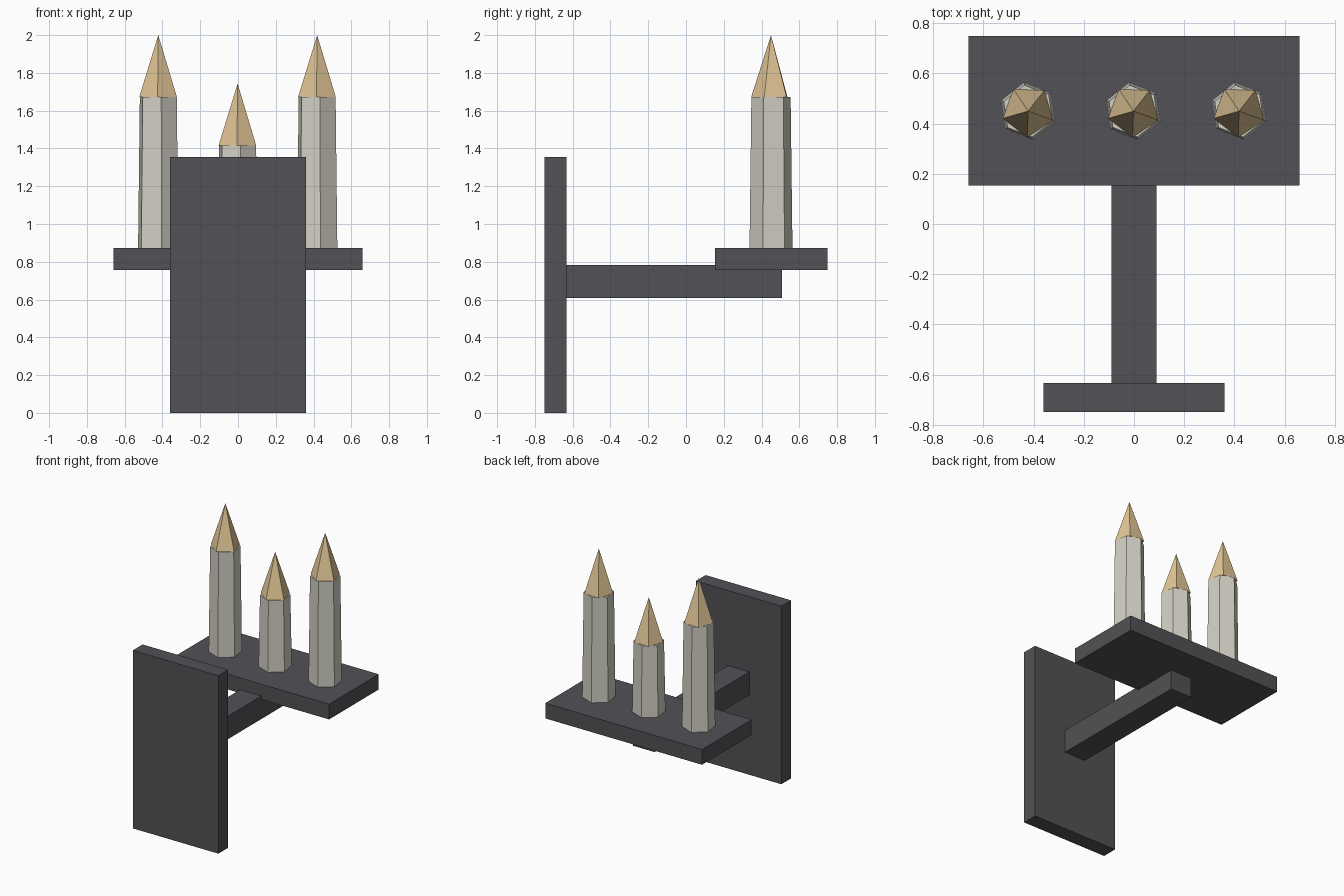
import bpy
import math

if "Cube" in bpy.data.objects:
    bpy.data.objects.remove(bpy.data.objects["Cube"])


def material(name, color):
    m = bpy.data.materials.new(name)
    m.diffuse_color = (*color, 1.0)
    m.use_nodes = True
    m.node_tree.nodes["Principled BSDF"].inputs["Base Color"].default_value = m.diffuse_color
    return m


IRON = material("dark_iron", (0.085, 0.083, 0.092))
WAX = material("wax", (0.65, 0.63, 0.55))
FLAME = material("flame", (0.75, 0.56, 0.30))


def box(name, lo, hi, mat):
    bpy.ops.mesh.primitive_cube_add(size=1, location=[(a + b) / 2 for a, b in zip(lo, hi)])
    ob = bpy.context.object
    ob.name = name
    ob.scale = [b - a for a, b in zip(lo, hi)]
    bpy.ops.object.transform_apply(location=False, rotation=False, scale=True)
    ob.data.materials.append(mat)


def taper(name, sides, r1, r2, x, y, z1, z2, first_angle, mat):
    # Blender places the first cone vertex on +y, so turn it to first_angle
    bpy.ops.mesh.primitive_cone_add(
        vertices=sides, radius1=r1, radius2=r2, depth=z2 - z1,
        location=(x, y, (z1 + z2) / 2),
        rotation=(0, 0, math.radians(first_angle - 90)))
    ob = bpy.context.object
    ob.name = name
    ob.data.materials.append(mat)


# Wall plate, support arm and candle tray
box("wall_plate", (-0.36, -0.75, 0.0), (0.36, -0.633, 1.355), IRON)
box("support_arm", (-0.09, -0.635, 0.608), (0.09, 0.507, 0.783), IRON)
box("candle_tray", (-0.66, 0.153, 0.757), (0.66, 0.75, 0.873), IRON)

# Six-sided tapered candles with five-sided pointed flames
for label, x, top in (("left", -0.422, 1.672), ("middle", -0.002, 1.415), ("right", 0.419, 1.672)):
    taper(label + "_candle", 6, 0.115, 0.105, x, 0.45, 0.87, top, -81.5, WAX)
    taper(label + "_flame", 5, 0.105, 0.0, x, 0.45, top, top + 0.328, -92, FLAME)
